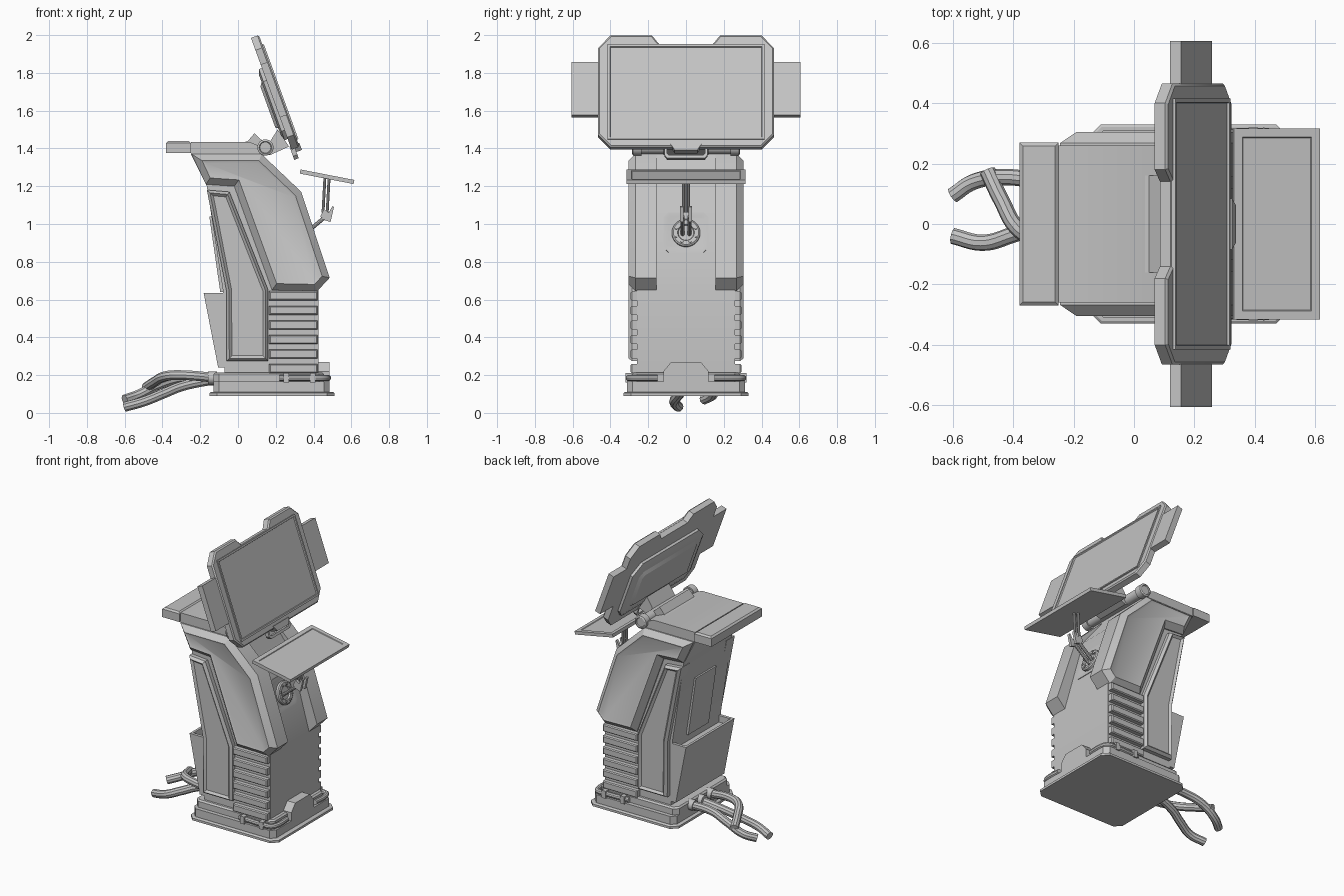
import bpy, bmesh, math
from mathutils import Matrix, Vector

if "Cube" in bpy.data.objects:
    bpy.data.objects.remove(bpy.data.objects["Cube"])

grey = bpy.data.materials.new("plain grey")
grey.diffuse_color = (0.55, 0.55, 0.55, 1)
grey.use_nodes = True
grey.node_tree.nodes["Principled BSDF"].inputs["Base Color"].default_value = grey.diffuse_color


def frame(ax, ay, az, o=(0, 0, 0)):
    m = Matrix((ax, ay, az)).transposed().to_4x4()
    m.translation = Vector(o)
    return m


def tilted(deg, o):
    """Frame facing +x, leaning back by deg; local x is world y."""
    c, s = math.cos(math.radians(deg)), math.sin(math.radians(deg))
    return frame((0, 1, 0), (-s, 0, c), (c, 0, s), o)


SIDE = frame((1, 0, 0), (0, 0, 1), (0, -1, 0))
FRONT = tilted(0, (0, 0, 0))
TOP = Matrix.Identity(4)
SCREEN = tilted(20, (0.22, 0, 1.7))
MOUNT = tilted(15.6, (0.341, 0, 0.95))
TRAY = Matrix.Translation((0.472, 0, 1.253)) @ Matrix.Rotation(math.radians(11), 4, 'Y')


def finish(ob, mirror):
    bpy.context.view_layer.objects.active = ob
    for o in bpy.context.selected_objects:
        o.select_set(False)
    ob.select_set(True)
    bpy.ops.object.shade_smooth_by_angle(angle=math.radians(30))
    if mirror:
        mod = ob.modifiers.new("mirror", 'MIRROR')
        mod.use_axis = (False, True, False)
        mod.use_clip = False
    return ob


def prism(name, pts, m, h0, h1, insets=(), mirror=False):
    """Extrude a 2D outline from h0 to h1, then inset the h1 cap step by step."""
    area = sum(a[0] * b[1] - b[0] * a[1] for a, b in zip(pts, pts[1:] + pts[:1]))
    if (area > 0) != (h1 > h0):
        pts = pts[::-1]
    bm = bmesh.new()
    lo = [bm.verts.new(m @ Vector((a, b, h0))) for a, b in pts]
    hi = [bm.verts.new(m @ Vector((a, b, h1))) for a, b in pts]
    n = len(pts)
    for i in range(n):
        j = (i + 1) % n
        bm.faces.new((lo[i], lo[j], hi[j], hi[i]))
    bm.faces.new(lo[::-1])
    cap = bm.faces.new(hi)
    bm.normal_update()
    for t, d in insets:
        bmesh.ops.inset_individual(bm, faces=[cap], thickness=t, depth=d, use_even_offset=True)
        bm.normal_update()
    me = bpy.data.meshes.new(name)
    bm.to_mesh(me)
    bm.free()
    me.materials.append(grey)
    ob = bpy.data.objects.new(name, me)
    bpy.context.collection.objects.link(ob)
    return finish(ob, mirror)


def rect(x0, x1, y0, y1, c=0.0):
    if not c:
        return [(x0, y0), (x1, y0), (x1, y1), (x0, y1)]
    return [(x0 + c, y0), (x1 - c, y0), (x1, y0 + c), (x1, y1 - c),
            (x1 - c, y1), (x0 + c, y1), (x0, y1 - c), (x0, y0 + c)]


def circle(cx, cy, r, n=24):
    return [(cx + r * math.cos(2 * math.pi * i / n), cy + r * math.sin(2 * math.pi * i / n)) for i in range(n)]


def sym(half):
    """Complete an outline given its positive half, bottom to top."""
    return half + [(-a, b) for a, b in half[::-1]]


def tube(name, pts, r, mirror=False, smooth=True):
    cu = bpy.data.curves.new(name, 'CURVE')
    cu.dimensions = '3D'
    cu.bevel_depth, cu.bevel_resolution, cu.use_fill_caps = r, 3, True
    sp = cu.splines.new('BEZIER')
    sp.bezier_points.add(len(pts) - 1)
    for p, co in zip(sp.bezier_points, pts):
        p.co = co
        p.handle_left_type = p.handle_right_type = 'AUTO' if smooth else 'VECTOR'
    sp.resolution_u = 8 if smooth else 1
    cu.materials.append(grey)
    ob = bpy.data.objects.new(name, cu)
    bpy.context.collection.objects.link(ob)
    for o in bpy.context.selected_objects:
        o.select_set(False)
    bpy.context.view_layer.objects.active = ob
    ob.select_set(True)
    bpy.ops.object.convert(target='MESH')
    return finish(bpy.context.view_layer.objects.active, mirror)


# Base
prism("base_plate", rect(-0.15, 0.51, -0.33, 0.33, 0.04), TOP, 0.09, 0.105, [(0.008, 0.006)])
prism("base_block", rect(-0.13, 0.485, -0.312, 0.312, 0.03), TOP, 0.105, 0.165)
prism("base_step", rect(-0.13, 0.455, -0.285, 0.285, 0.03), TOP, 0.165, 0.205, [(0.01, 0.01)])
tube("corner_pipe", [(0.22, 0.295, 0.185), (0.40, 0.3, 0.185), (0.455, 0.295, 0.185),
                     (0.472, 0.26, 0.185), (0.472, 0.15, 0.185)], 0.017, True)
for i, x in enumerate((0.24, 0.38)):
    prism(f"pipe_clip_{i}", rect(x, x + 0.03, 0.16, 0.21), SIDE, 0.27, 0.32, mirror=True)
prism("base_handle", sym([(0.1, 0.15), (0.1, 0.21), (0.075, 0.235)])[::-1]
      + [(0.12, 0.15), (0.12, 0.22), (0.078, 0.27), (-0.078, 0.27), (-0.12, 0.22), (-0.12, 0.15)][::-1],
      FRONT, 0.42, 0.485)

# Main body
prism("body_core", [(-0.07, 0.2), (0.425, 0.2), (0.425, 0.65), (0.28, 1.17), (0.13, 1.36), (0.12, 1.41),
                    (0.06, 1.435), (-0.25, 1.435), (-0.25, 1.37), (-0.165, 1.2), (-0.08, 0.65)],
      SIDE, -0.26, 0.26)
prism("top_wedge", [(0.0, 1.43), (0.05, 1.437), (0.087, 1.48), (0.135, 1.435), (0.12, 1.39)], SIDE, -0.16, 0.16)
prism("rear_ledge", rect(-0.38, -0.25, -0.27, 0.27), TOP, 1.375, 1.43, [(0.012, 0.01)])

# Side armour, one side mirrored to the other
prism("upper_side_panel", [(-0.245, 1.37), (0.125, 1.37), (0.335, 1.17), (0.485, 0.715), (0.42, 0.645),
                           (0.18, 0.65), (-0.02, 1.20), (-0.17, 1.21)],
      SIDE, 0.155, 0.268, [(0.035, 0.037), (0.014, -0.006)], True)
prism("lower_side_panel", [(-0.165, 1.18), (-0.045, 1.17), (0.16, 0.65), (0.16, 0.275), (-0.06, 0.275),
                           (-0.062, 0.65)],
      SIDE, 0.2, 0.287, [(0.014, 0.018), (0.014, -0.014)], True)
for i in range(6):
    z = 0.235 + i * 0.077
    prism(f"vent_slat_{i}", rect(0.165, 0.422, z - 0.024, z + 0.024), SIDE, 0.2, 0.287, [(0.006, 0.006)], True)

# Rear bin and back cover
prism("rear_bin_fill", [(-0.17, 0.59), (-0.1, 0.245), (-0.03, 0.245), (-0.05, 0.59)], SIDE, -0.245, 0.245)
prism("rear_bin_wall", [(-0.182, 0.635), (-0.105, 0.24), (-0.09, 0.24), (-0.165, 0.635)], SIDE, -0.26, 0.26)
prism("rear_bin_end", [(-0.18, 0.635), (-0.105, 0.24), (-0.03, 0.24), (-0.05, 0.635)], SIDE, 0.24, 0.26, mirror=True)
prism("back_cover", [(-0.094, 0.64), (-0.152, 1.04), (-0.13, 1.04), (-0.07, 0.64)], SIDE, -0.11, 0.11)

# Screen hinge
prism("hinge_bar", circle(0.145, 1.405, 0.034), SIDE, -0.27, 0.27)
prism("hinge_cap", circle(0.145, 1.405, 0.043), SIDE, 0.235, 0.28, [(0.01, 0.005), (0.004, -0.006)], True)
prism("hinge_bracket", [(0.13, 1.375), (0.17, 1.365), (0.27, 1.41), (0.21, 1.5)], SIDE, -0.12, 0.12)

# Screen
prism("screen_body", sym([(0.40, -0.31), (0.465, -0.24), (0.465, 0.25), (0.40, 0.32), (0.18, 0.32), (0.14, 0.268)]),
      SCREEN, -0.045, -0.008, [(0.008, 0.008)])
prism("screen_wing", rect(0.42, 0.606, -0.128, 0.17), SCREEN, -0.045, -0.006, mirror=True)
prism("screen_panel", rect(-0.415, 0.415, -0.27, 0.265), SCREEN, -0.005, 0.008, [(0.012, 0), (0.003, -0.007)])
prism("screen_back", sym([(0.34, -0.25), (0.38, -0.2), (0.38, 0.08), (0.3, 0.15)]),
      SCREEN, -0.04, -0.062, [(0.03, 0.01), (0.04, 0), (0.02, 0.014)])
prism("screen_clamp", sym([(0.06, -0.33), (0.085, -0.29)]), SCREEN, -0.045, 0.006)
prism("screen_handle", [(0.115, -0.29), (0.115, -0.345), (0.1, -0.365), (-0.1, -0.365), (-0.115, -0.345),
                        (-0.115, -0.29), (-0.1, -0.29), (-0.1, -0.338), (-0.09, -0.348), (0.09, -0.348),
                        (0.1, -0.338), (0.1, -0.29)], SCREEN, -0.05, -0.025)

# Keyboard tray and its arm
prism("tray", rect(-0.145, 0.145, -0.316, 0.316), TRAY, -0.014, 0.008, [(0.028, 0), (0.003, -0.004)])
tube("arm_post", [(0.46, 0.013, 1.245), (0.45, 0.013, 1.06)], 0.008, True, False)
tube("arm_post_rear", [(0.482, 0.0, 1.24), (0.472, 0.0, 1.06)], 0.008, False, False)
prism("arm_fork", [(0.435, 1.04), (0.455, 1.08), (0.48, 1.06), (0.50, 1.095), (0.508, 1.09), (0.49, 1.01),
                   (0.46, 1.02)], SIDE, 0.014, 0.032, mirror=True)
tube("arm_strut", [(0.465, 0.018, 1.04), (0.35, 0.018, 0.945)], 0.011, True, False)
prism("mount_plate", rect(-0.118, 0.118, -0.105, 0.115, 0.025), MOUNT, -0.02, 0.004, [(0.012, 0), (0.014, -0.003)])
prism("mount_disc", circle(0, 0, 0.075), MOUNT, -0.01, 0.016, [(0.008, 0.006), (0.022, 0), (0.004, -0.01)])
for i in range(8):
    a = math.pi * (i + 0.5) / 4
    prism(f"mount_bolt_{i}", circle(0.056 * math.cos(a), 0.056 * math.sin(a), 0.007, 6), MOUNT, 0.01, 0.029)

# Cables at the rear with their sockets
cables = [
    [(-0.11, 0.13, 0.185), (-0.3, 0.14, 0.185), (-0.42, 0.155, 0.15), (-0.53, 0.14, 0.095), (-0.6, 0.095, 0.07)],
    [(-0.11, -0.07, 0.185), (-0.3, -0.06, 0.2), (-0.38, -0.02, 0.195), (-0.44, 0.08, 0.165), (-0.485, 0.175, 0.135)],
    [(-0.11, 0.03, 0.18), (-0.3, 0.0, 0.14), (-0.4, -0.035, 0.1), (-0.5, -0.062, 0.06), (-0.6, -0.04, 0.032)],
]
for i, path in enumerate(cables):
    tube(f"cable_{i}", path, 0.027)
    prism(f"cable_socket_{i}", circle(path[0][1], path[0][2], 0.035, 16), FRONT, -0.11, -0.16)
